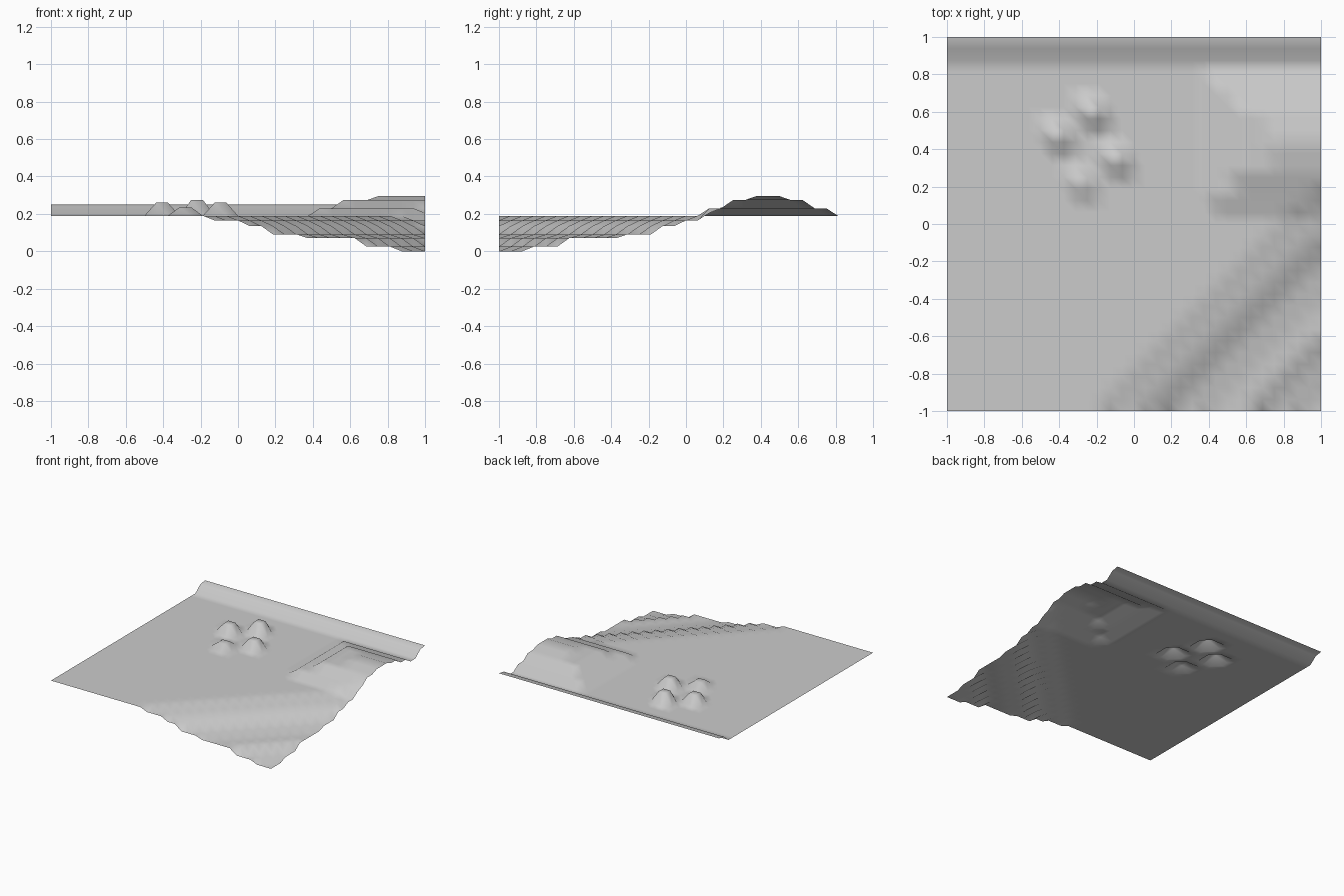
import bpy
import bmesh

cube = bpy.data.objects.get("Cube")
if cube:
    bpy.data.objects.remove(cube, do_unlink=True)

CELLS = 32
STEP = 2 / CELLS
BASE = 0.19


def ramp(points, t):
    """Straight-line interpolation through (position, value) pairs."""
    if t <= points[0][0]:
        return points[0][1]
    for (a, va), (b, vb) in zip(points, points[1:]):
        if t <= b:
            return va + (vb - va) * (t - a) / (b - a)
    return points[-1][1]


# Terraced hillside falling away towards the front left corner
HILLSIDE = [(0.8125, 0), (0.875, -0.025), (1, -0.025), (1.0625, -0.055),
            (1.125, -0.055), (1.1875, -0.1), (1.3125, -0.1), (1.375, -0.12),
            (1.625, -0.12), (1.6875, -0.165), (1.8125, -0.165), (1.875, -0.19)]

# Bank rising along the back edge
BANK = [(0.875, 0), (0.9375, 0.05), (1, 0.06)]

# Stacked plateau steps: left edge, front edge, back edge, rise
PLATEAUS = [(0.4375, 0.125, 0.75, 0.04),
            (0.5625, 0.25, 0.625, 0.043),
            (0.75, 0.375, 0.5, 0.022)]

# Small mounds: lower corner of the flat top, rise
MOUNDS = [(-0.4375, 0.4375, 0.07), (-0.125, 0.3125, 0.07),
          (-0.25, 0.5625, 0.085), (-0.3125, 0.1875, 0.045)]


def step_rise(x, y, left, front, back, rise):
    outside = max(left - x, front - y, y - back, 0)
    return rise * max(0, 1 - outside / STEP)


def mound_rise(x, y, x0, y0, rise):
    dx = max(x0 - x, x - x0 - STEP, 0)
    dy = max(y0 - y, y - y0 - STEP, 0)
    return rise * max(0, 1 - (dx + dy) / STEP)


def height(x, y):
    z = BASE + ramp(HILLSIDE, x - y) + ramp(BANK, y)
    z += sum(step_rise(x, y, *p) for p in PLATEAUS)
    return z + sum(mound_rise(x, y, *m) for m in MOUNDS)


# Ground sheet as a regular grid
bm = bmesh.new()
rows = []
for j in range(CELLS + 1):
    y = -1 + j * STEP
    rows.append([bm.verts.new((-1 + i * STEP, y, height(-1 + i * STEP, y)))
                 for i in range(CELLS + 1)])
for low, high in zip(rows, rows[1:]):
    for i in range(CELLS):
        bm.faces.new((low[i], low[i + 1], high[i]))
        bm.faces.new((low[i + 1], high[i + 1], high[i]))
for face in bm.faces:
    face.smooth = True
mesh = bpy.data.meshes.new("terrain_ground")
bm.to_mesh(mesh)
bm.free()
ground = bpy.data.objects.new("terrain_ground", mesh)
bpy.context.collection.objects.link(ground)

# Plain grey surface
grey = bpy.data.materials.new("plain_grey")
grey.use_nodes = True
colour = (0.6, 0.6, 0.6, 1)
grey.diffuse_color = colour
grey.node_tree.nodes["Principled BSDF"].inputs["Base Color"].default_value = colour
mesh.materials.append(grey)
